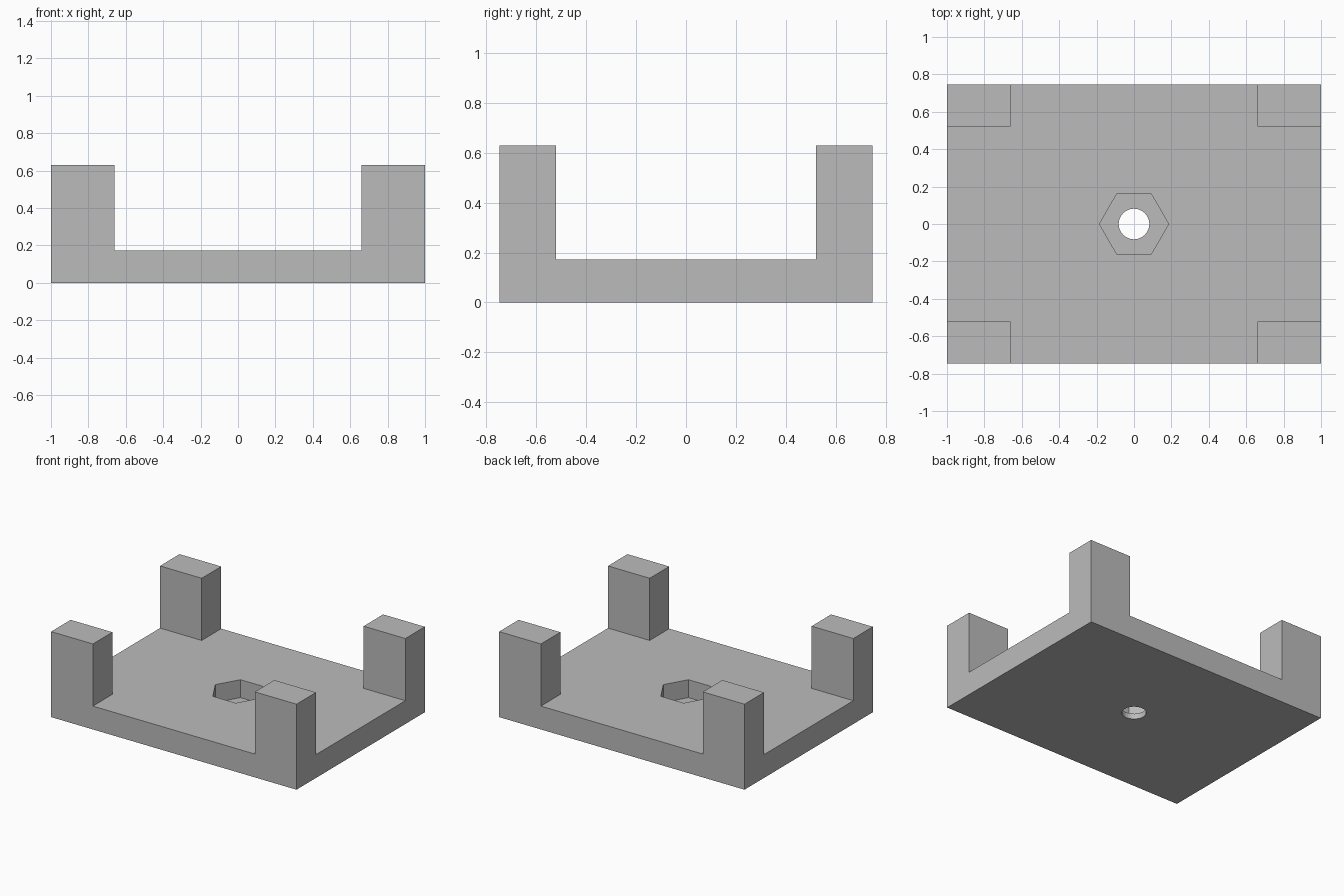
import bpy, bmesh, math
from mathutils import Vector

default = bpy.data.objects.get("Cube")
if default:
    bpy.data.objects.remove(default, do_unlink=True)

HALF_X, HALF_Y = 1.0, 0.747
PLATE_H, POST_H = 0.172, 0.63
POST_X, POST_Y = 0.66, 0.52      # inner edges of the corner posts
POCKET_FLOOR = 0.04

grey = bpy.data.materials.new("plain_grey")
grey.use_nodes = True
colour = (0.5, 0.5, 0.5, 1)
grey.diffuse_color = colour
grey.node_tree.nodes["Principled BSDF"].inputs["Base Color"].default_value = colour


def add_object(name, bm):
    mesh = bpy.data.meshes.new(name)
    bm.to_mesh(mesh)
    bm.free()
    mesh.materials.append(grey)
    obj = bpy.data.objects.new(name, mesh)
    bpy.context.collection.objects.link(obj)
    return obj


def prism(name, sides, radius, bottom, top):
    bm = bmesh.new()
    bmesh.ops.create_cone(bm, cap_ends=True, segments=sides, radius1=radius,
                          radius2=radius, depth=top - bottom)
    # Put a corner on the x axis
    first = max(bm.verts, key=lambda v: v.co.x)
    turn = -math.atan2(first.co.y, first.co.x)
    for v in bm.verts:
        angle = math.atan2(v.co.y, v.co.x) + turn
        v.co = Vector((radius * math.cos(angle), radius * math.sin(angle),
                       v.co.z + (top + bottom) / 2))
    obj = add_object(name, bm)
    obj.hide_render = True
    return obj


# Plate, split along the post edges
bm = bmesh.new()
bmesh.ops.create_cube(bm, size=1)
for v in bm.verts:
    v.co = Vector((v.co.x * 2 * HALF_X, v.co.y * 2 * HALF_Y, (v.co.z + 0.5) * PLATE_H))
for axis, edge in (("X", POST_X), ("Y", POST_Y)):
    normal = Vector((axis == "X", axis == "Y", 0))
    for side in (-1, 1):
        bmesh.ops.bisect_plane(bm, geom=bm.verts[:] + bm.edges[:] + bm.faces[:],
                               plane_co=normal * edge * side, plane_no=normal)

# Four corner posts, raised out of the plate
bm.normal_update()
corners = []
for f in bm.faces:
    c = f.calc_center_median()
    if f.normal.z > 0.9 and abs(c.x) > POST_X and abs(c.y) > POST_Y:
        corners.append(f)
raised = bmesh.ops.extrude_discrete_faces(bm, faces=corners)["faces"]
for f in raised:
    for v in f.verts:
        v.co.z = POST_H
bmesh.ops.remove_doubles(bm, verts=bm.verts[:], dist=0.0001)
bmesh.ops.dissolve_limit(bm, angle_limit=0.01, verts=bm.verts[:], edges=bm.edges[:])
bmesh.ops.recalc_face_normals(bm, faces=bm.faces[:])
base = add_object("base_with_corner_posts", bm)

# Hexagonal nut pocket and round through hole
cutters = [prism("nut_pocket_cutter", 6, 0.185, POCKET_FLOOR, PLATE_H + 0.1),
           prism("bolt_hole_cutter", 32, 0.082, -0.1, PLATE_H + 0.1)]
bpy.context.view_layer.objects.active = base
for cutter in cutters:
    mod = base.modifiers.new(cutter.name, "BOOLEAN")
    mod.operation = "DIFFERENCE"
    mod.solver = "EXACT"
    mod.object = cutter
    bpy.ops.object.modifier_apply(modifier=mod.name)
    bpy.data.objects.remove(cutter, do_unlink=True)
